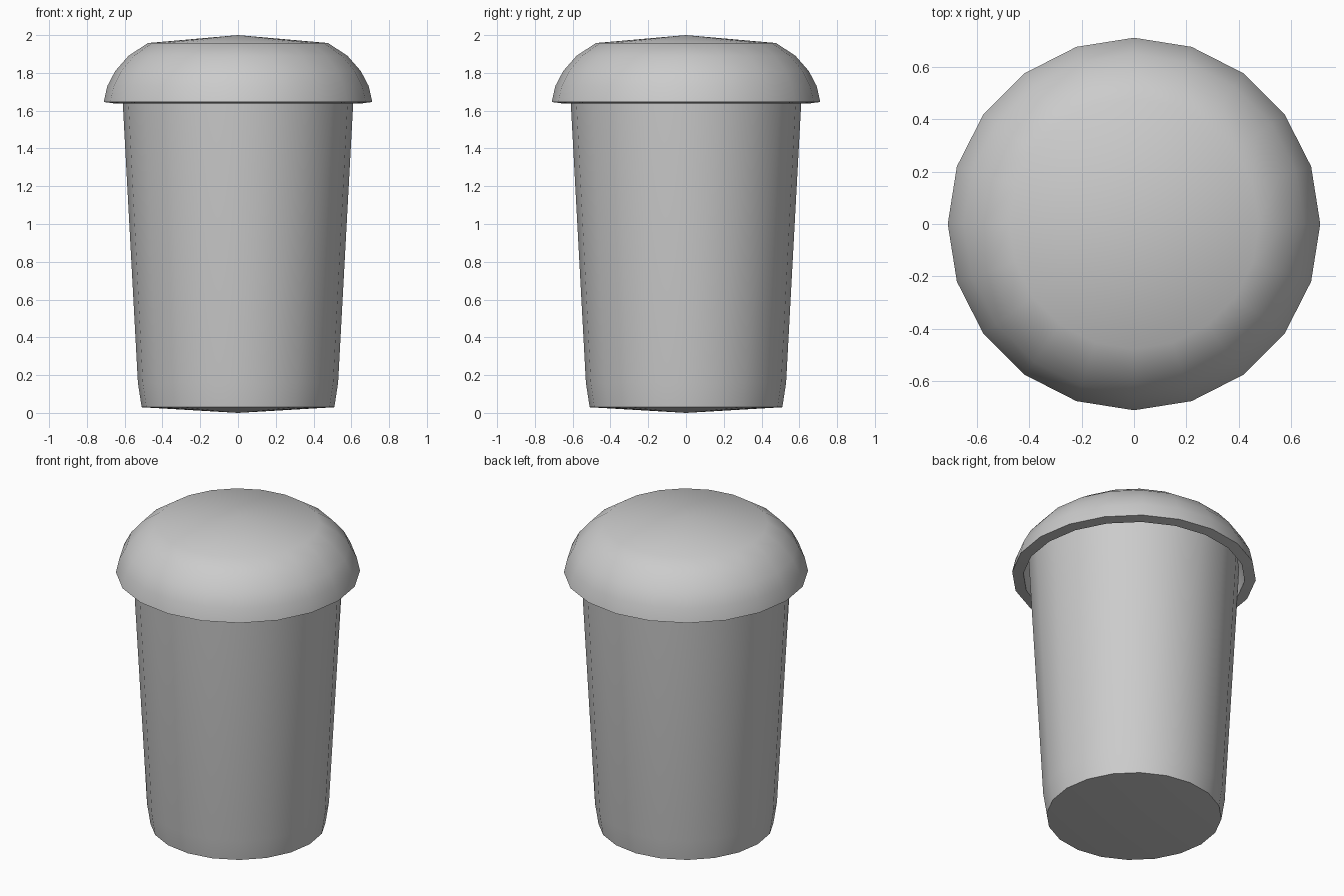
import bpy, bmesh, math

if "Cube" in bpy.data.objects:
    bpy.data.objects.remove(bpy.data.objects["Cube"])

SIDES = 20

grey = bpy.data.materials.new("light_grey")
grey.diffuse_color = (0.6, 0.6, 0.6, 1)
grey.use_nodes = True
grey.node_tree.nodes["Principled BSDF"].inputs["Base Color"].default_value = grey.diffuse_color


def lathe(name, profile):
    """Revolve (radius, z) points around z; radius 0 makes a pole."""
    bm = bmesh.new()
    rings = []
    for r, z in profile:
        if r == 0:
            rings.append([bm.verts.new((0, 0, z))] * SIDES)
        else:
            rings.append([bm.verts.new((r * math.cos(2 * math.pi * i / SIDES),
                                        r * math.sin(2 * math.pi * i / SIDES), z))
                          for i in range(SIDES)])
    for a, b in zip(rings, rings[1:]):
        for i in range(SIDES):
            j = (i + 1) % SIDES
            corners = list(dict.fromkeys((a[i], a[j], b[j], b[i])))
            bm.faces.new(corners)
    bmesh.ops.recalc_face_normals(bm, faces=bm.faces)
    mesh = bpy.data.meshes.new(name)
    bm.to_mesh(mesh)
    bm.free()
    mesh.materials.append(grey)
    mesh.shade_smooth()
    mesh.set_sharp_from_angle(angle=math.radians(40))
    obj = bpy.data.objects.new(name, mesh)
    bpy.context.collection.objects.link(obj)
    return obj


# Tapered cup with a shallow pointed base, reaching up inside the lid
lathe("cup_body", [(0, 0), (0.51, 0.03), (0.53, 0.16), (0.61, 1.64),
                   (0.614, 1.72), (0, 1.72)])

# Domed hollow lid overhanging the cup
lathe("domed_lid", [(0, 2.0), (0.477, 1.958), (0.58, 1.89), (0.65, 1.81),
                    (0.692, 1.73), (0.711, 1.646), (0.646, 1.637),
                    (0.635, 1.72), (0.57, 1.83), (0.44, 1.91), (0, 1.94)])
